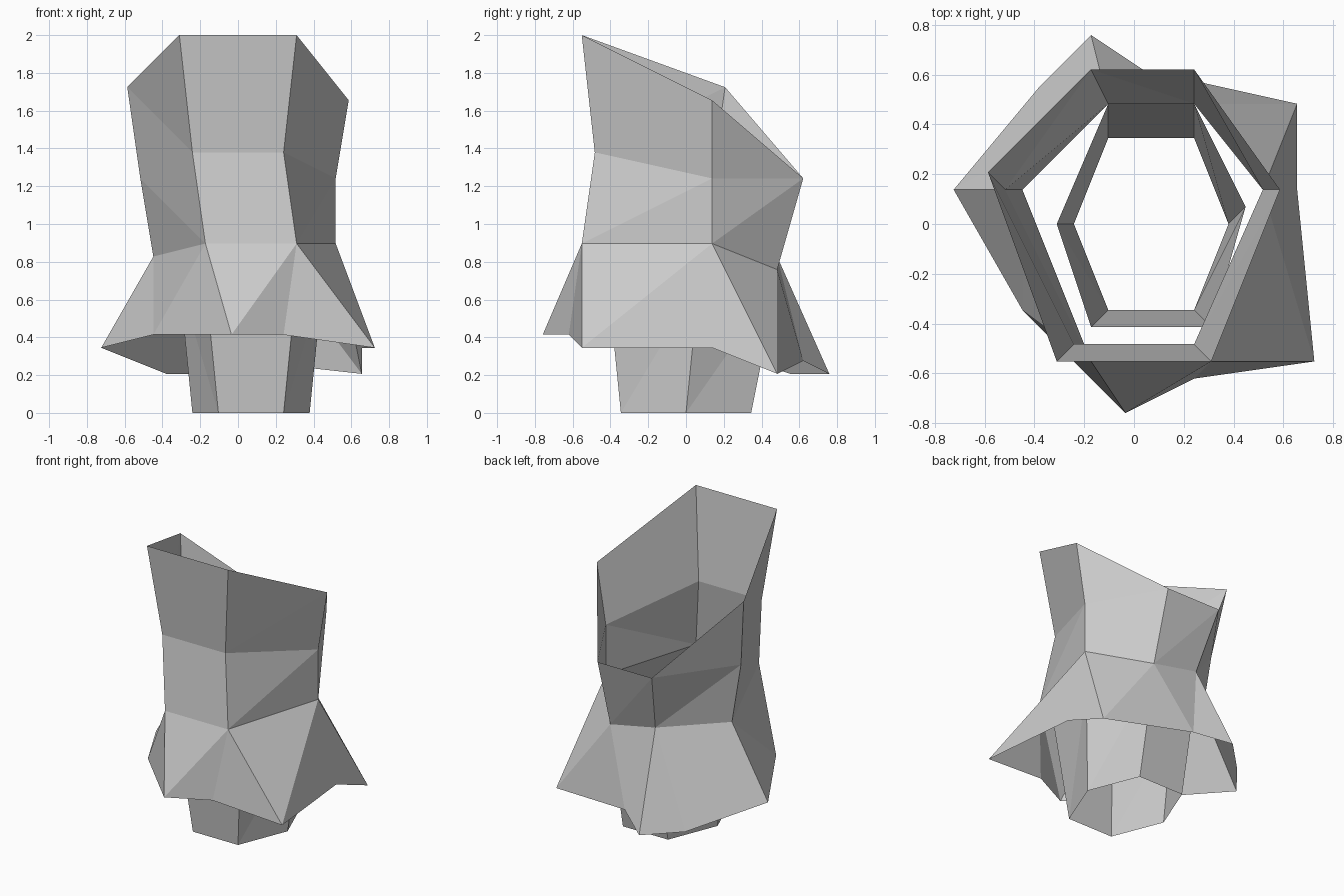
import bpy
import bmesh
from mathutils import Vector

cube = bpy.data.objects.get("Cube")
if cube:
    bpy.data.objects.remove(cube)

UNIT = 2 / 29  # all corners sit on a regular grid

grey = bpy.data.materials.new("plain_grey")
grey.use_nodes = True
colour = (0.6, 0.6, 0.6, 1)
grey.diffuse_color = colour
grey.node_tree.nodes["Principled BSDF"].inputs["Base Color"].default_value = colour


def stitch(bm, verts, upper, lower, steps):
    """Zip two closed rings with triangles; u and l advance the upper or lower ring."""
    def corner(ring, i):
        key = ring[i % len(ring)]
        if key not in verts:
            verts[key] = bm.verts.new(Vector(key) * UNIT)
        return verts[key]

    u = l = 0
    for step in steps:
        tri = [corner(upper, u), corner(lower, l)]
        if step == "u":
            u += 1
            tri.append(corner(upper, u))
        else:
            l += 1
            tri.append(corner(lower, l))
        if len(set(tri)) == 3:
            bm.faces.new(tri)


def build(name, bands):
    """Make one open shell from a list of stitched bands."""
    bm = bmesh.new()
    verts = {}
    for upper, lower, steps in bands:
        stitch(bm, verts, upper, lower, steps)
    # merge flat neighbours into larger facets
    bmesh.ops.dissolve_limit(bm, angle_limit=0.005, verts=bm.verts, edges=bm.edges)
    mesh = bpy.data.meshes.new(name)
    bm.to_mesh(mesh)
    bm.free()
    mesh.materials.append(grey)
    obj = bpy.data.objects.new(name, mesh)
    bpy.context.collection.objects.link(obj)
    return obj


# Rings run from the front round by +x to the back and on to -x
back_lip = [(3.5, 9, 18), (-2.5, 9, 18)]
rim = [(-4.5, -8, 29), (4.5, -8, 29), (8.5, 2, 24), *back_lip, (-8.5, 3, 25)]
middle = [(-3.5, -7, 20), (3.5, -7, 20), (7.5, 2, 18), *back_lip, (-7.5, 2, 18)]
waist = [(-2.5, -8, 13), (4.5, -8, 13), (7.5, 2, 13),
         (3.5, 7, 11), (-1.5, 7, 12), (-6.5, 2, 12)]
hem = [(-0.5, -11, 6), (3.5, -9, 6), (10.5, -8, 5), (9.5, 2, 5), (9.5, 7, 3),
       (0.5, 9, 4), (-2.5, 11, 3), (-5.5, 8, 3), (-10.5, 2, 5), (-6.5, -5, 6)]

# Flared body: collar, chest and skirt in one shell
hex_steps = "ul" * 5 + "lu"
build("flared_body", [
    (rim, middle, hex_steps),
    (middle, waist, hex_steps),
    (waist, hem, "ullullululllulul"),
])

# Inner tube: separate hexagonal sleeve below the body
tube_top = [(x, y, 10) for x, y in
            ((-2.5, -6), (4.5, -6), (6.5, 1), (3.5, 7), (-1.5, 7), (-4.5, 0))]
tube_base = [(x, y, 0) for x, y in
             ((-1.5, -5), (3.5, -5), (5.5, 0), (3.5, -5 + 10), (-1.5, 5), (-3.5, 0))]
build("inner_tube", [(tube_top, tube_base, hex_steps)])
